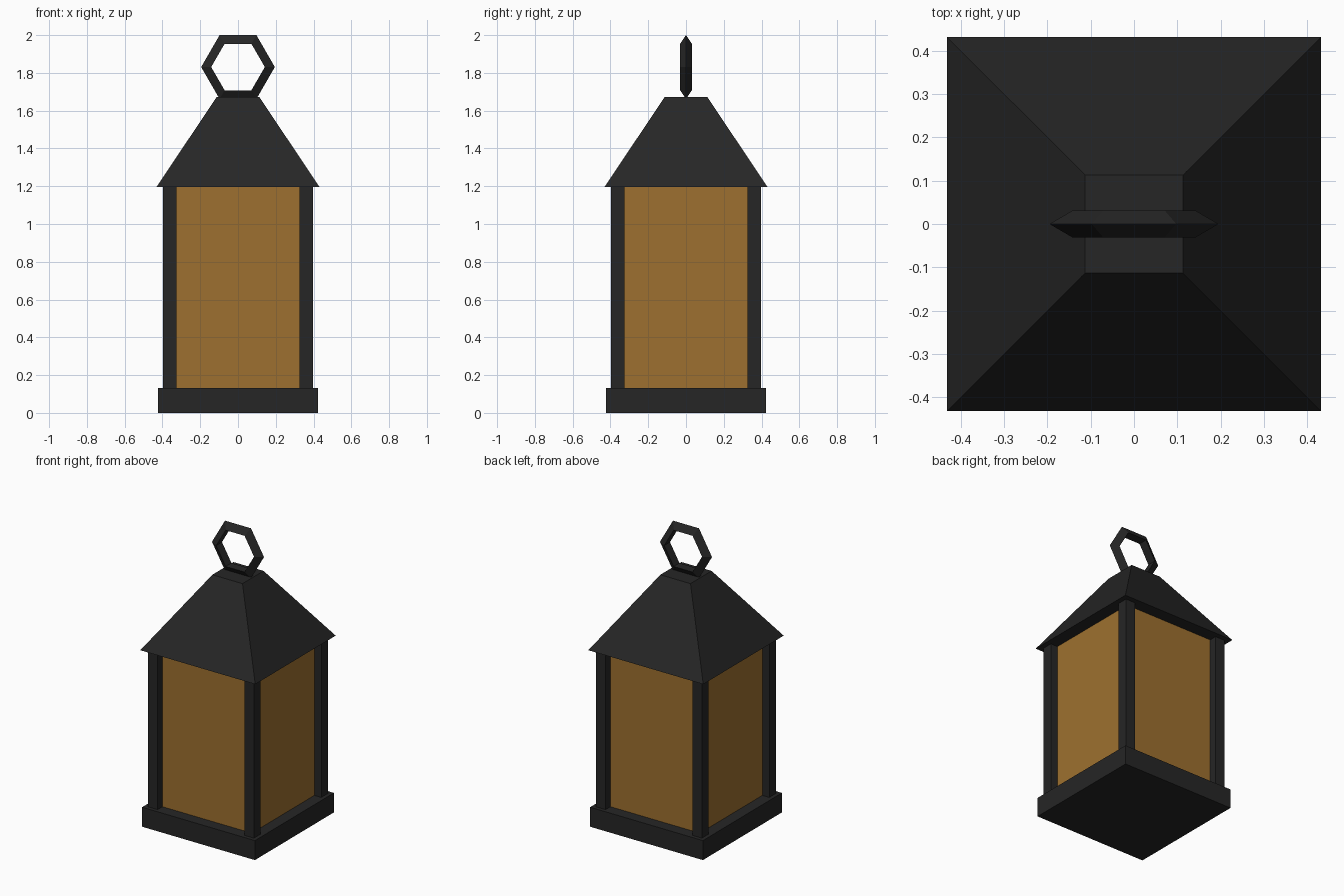
import bpy, bmesh, math
from mathutils import Matrix

if "Cube" in bpy.data.objects:
    bpy.data.objects.remove(bpy.data.objects["Cube"])


def material(name, rgb):
    m = bpy.data.materials.new(name)
    m.diffuse_color = (*rgb, 1)
    m.use_nodes = True
    m.node_tree.nodes["Principled BSDF"].inputs["Base Color"].default_value = m.diffuse_color
    return m


iron = material("dark iron", (0.019, 0.019, 0.019))
amber = material("amber glass", (0.34, 0.163, 0.029))


def add_object(name, bm, mat):
    bmesh.ops.recalc_face_normals(bm, faces=bm.faces)
    mesh = bpy.data.meshes.new(name)
    bm.to_mesh(mesh)
    bm.free()
    mesh.materials.append(mat)
    ob = bpy.data.objects.new(name, mesh)
    bpy.context.collection.objects.link(ob)
    return ob


def frustum(name, mat, z0, z1, half0, half1, x=0, y=0):
    """Square block from z0 to z1 with a half width at each end."""
    bm = bmesh.new()
    bmesh.ops.create_cube(bm, size=2)
    for v in bm.verts:
        top = v.co.z > 0
        h = half1 if top else half0
        v.co = (x + v.co.x * h, y + v.co.y * h, z1 if top else z0)
    return add_object(name, bm, mat)


# Base slab, glass body and tapered roof
frustum("base", iron, 0, 0.132, 0.423, 0.423)
frustum("glass", amber, 0.13, 1.198, 0.345, 0.345)
frustum("roof", iron, 1.197, 1.672, 0.431, 0.113)

# Four corner posts
for sx, side in ((-1, "left"), (1, "right")):
    for sy, end in ((-1, "front"), (1, "back")):
        frustum(f"post_{end}_{side}", iron, 0.13, 1.198, 0.036, 0.036,
                sx * 0.361, sy * 0.361)

# Hanging ring: six-sided loop with a triangular section pointing outward
bm = bmesh.new()
section = [(0.195, 0), (0.142, 0.031), (0.142, -0.031)]
rings = []
for i in range(6):
    a = math.radians(60 * i)
    rings.append([bm.verts.new((r * math.cos(a), y, 1.831 + r * math.sin(a)))
                  for r, y in section])
for i in range(6):
    a, b = rings[i], rings[(i + 1) % 6]
    for j in range(3):
        k = (j + 1) % 3
        bm.faces.new((a[j], a[k], b[k], b[j]))
add_object("hanging_ring", bm, iron)
